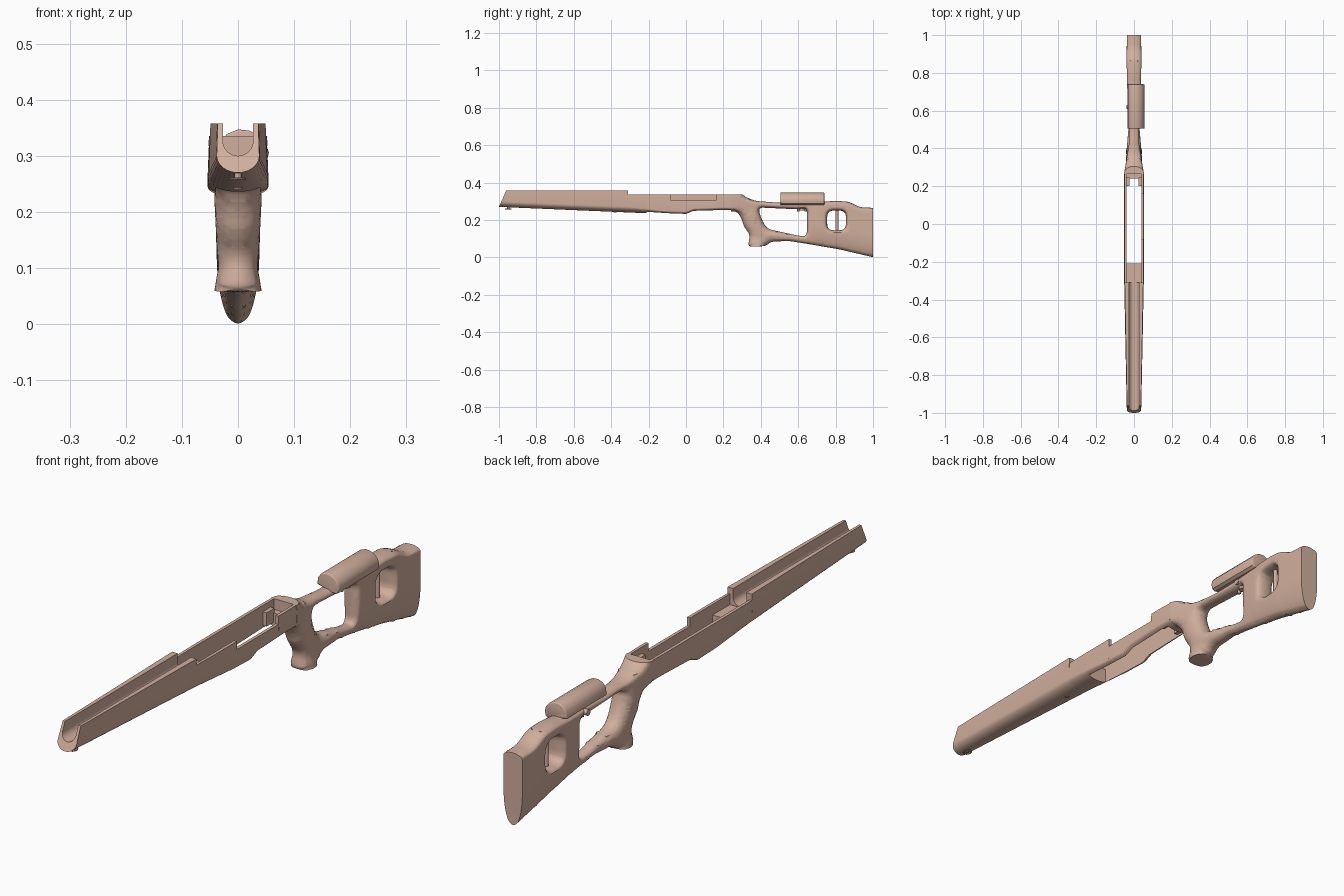
import bpy, bmesh, math
from mathutils import Vector, Matrix, kdtree

cube = bpy.data.objects.get("Cube")
if cube:
    bpy.data.objects.remove(cube, do_unlink=True)

# One flat colour for everything
tan = bpy.data.materials.new("tan_wood")
tan.use_nodes = True
tan.diffuse_color = (0.64, 0.43, 0.34, 1)
tan.node_tree.nodes["Principled BSDF"].inputs["Base Color"].default_value = tan.diffuse_color


def add_object(name, bm, degrees=35):
    mesh = bpy.data.meshes.new(name)
    bm.to_mesh(mesh)
    bm.free()
    mesh.materials.append(tan)
    ob = bpy.data.objects.new(name, mesh)
    bpy.context.collection.objects.link(ob)
    bpy.ops.object.select_all(action='DESELECT')
    ob.select_set(True)
    bpy.context.view_layer.objects.active = ob
    bpy.ops.object.shade_smooth_by_angle(angle=math.radians(degrees))


def loft(name, sections, bevel=0):
    """Skin matching closed sections and cap both ends."""
    bm = bmesh.new()
    rings = [[bm.verts.new(p) for p in s] for s in sections]
    for a, b in zip(rings, rings[1:]):
        for i in range(len(a)):
            bm.faces.new((a[i - 1], a[i], b[i], b[i - 1]))
    caps = [bm.faces.new(rings[0]), bm.faces.new(rings[-1])]
    if bevel:
        rims = [e for f in caps for e in f.edges]
        bmesh.ops.bevel(bm, geom=rims, offset=bevel, segments=3, profile=0.5, affect='EDGES')
    bmesh.ops.recalc_face_normals(bm, faces=bm.faces)
    add_object(name, bm)


def box(name, x, y, z):
    loft(name, [[(x[0], v, z[0]), (x[1], v, z[0]), (x[1], v, z[1]), (x[0], v, z[1])] for v in y])


def rod(name, start, end, radius, sides=20):
    a, b = Vector(start), Vector(end)
    turn = (b - a).to_track_quat('Z', 'Y').to_matrix().to_4x4()
    bm = bmesh.new()
    bmesh.ops.create_cone(bm, cap_ends=True, segments=sides, radius1=radius, radius2=radius,
                          depth=(b - a).length, matrix=Matrix.Translation((a + b) / 2) @ turn)
    add_object(name, bm)


def clamp(t):
    return min(1, max(0, t))


def ramp(t, table):
    """Piecewise linear lookup."""
    for (a, u), (b, v) in zip(table, table[1:]):
        if t <= b:
            return u + (v - u) * clamp((t - a) / (b - a))
    return table[-1][1]


width_along = [(-1, .038), (-.2, .054), (.2, .054), (.27, .052), (.33, .042), (.42, .027),
               (.6, .027), (.72, .036), (.85, .039), (1, .038)]
round_along = [(-1, .03), (-.3, .03), (-.1, .016), (.25, .022), (.42, .016)]
bottom_along = [(-1, .27), (0, .227), (.04, .243), (.2, .247), (.27, .245)]
grip_width = [(.057, .043), (.1, .035), (.16, .039), (.22, .042)]

# Fore-end: trough sections in front, two thin walls beside the open well
WELL = .0395


def outer(y, top, start=0):
    """Half of the outside section, from the bottom up to the top edge."""
    w, r, z = ramp(y, width_along), ramp(y, round_along), ramp(y, bottom_along)
    first = math.asin(start / w)
    angles = [first + (math.pi / 2 - first) * k / 8 for k in range(9)]
    side = [(w * math.sin(a), z + r * (1 - math.cos(a))) for a in angles]
    return side + [(w * .95, top)]


def trough(y, top, inside, rake=0):
    half = outer(y, top) + inside
    full = half + [(-x, z) for x, z in reversed(half[1:-1])]
    return [(x, y + rake * (z - .27), z) for x, z in full]


def wall(side, y, top):
    return [(side * x, y, z) for x, z in outer(y, top, WELL) + [(WELL, top)]]


channel = [(.027, .358)] + [(.027 * math.cos(a), .327 - .027 * math.sin(a))
                            for a in (math.pi * k / 16 for k in range(9))]
channel[-1] = (0, .3)
pocket = [(WELL, .335), (WELL, .296), (0, .296)]
loft("fore_end", [trough(-1, .358, channel, .44)]
     + [trough(y, .358, channel) for y in (-.93, -.7, -.5, -.31)])
loft("receiver_bed", [trough(y, .335, pocket) for y in (-.31, -.26, -.21)])
loft("tang_bed", [trough(y, .335, pocket) for y in (.24, .265)])
loft("right_wall", [wall(-1, y, .335) for y in (-.21, -.1, 0, .04, .12, .2, .24)])
loft("left_front_wall", [wall(1, y, .335) for y in (-.21, -.1, -.08)])
loft("left_port_wall", [wall(1, y, .305) for y in (-.08, 0, .04, .12, .16)])
loft("left_rear_wall", [wall(1, y, .335) for y in (.16, .2, .24)])


# Butt and grip: flat half with inset rings, swollen to thickness, then mirrored
def rounded(points, cut, steps=7):
    """Polygon with softly rounded corners."""
    pts, out = [Vector(p) for p in points], []
    for i, p in enumerate(pts):
        a, b = pts[i - 1] - p, pts[(i + 1) % len(pts)] - p
        a = a.normalized() * min(cut, 0.45 * a.length)
        b = b.normalized() * min(cut, 0.45 * b.length)
        for k in range(steps + 1):
            t = k / steps
            out.append(p + a * (1 - t) ** 2 + b * t ** 2)
    return out


# Side outline (y, z) runs counter-clockwise, the two openings clockwise
outline = [(.18, .247), (.275, .245), (.3, .2), (.31, .165), (.342, .12), (.331, .057),
           (.425, .06), (.455, .084), (.55, .088), (.65, .072), (.82, .043), (1.06, -.013),
           (1.06, .262), (.93, .268), (.87, .298), (.8, .302), (.7, .295), (.5, .292),
           (.37, .302), (.31, .327), (.24, .42), (.18, .42)]
thumb_hole = [(.385, .267), (.6, .257), (.648, .263), (.646, .112), (.6, .116),
              (.435, .152), (.405, .2)]
butt_hole = [(.755, .25), (.855, .25), (.855, .145), (.755, .145)]


def half_width(y, z, d):
    """Half thickness at a point lying d inside the outline."""
    w, r = ramp(y, width_along), ramp(y, round_along)
    grip = clamp((.265 - z) / .04) * clamp((.52 - y) / .07) * clamp((y - .27) / .03)
    w += (ramp(z, grip_width) - w) * grip
    r += (.04 - r) * grip
    if y > .5:  # the butt narrows to a keel
        keel = clamp((z - .2 * (1 - y) + .004) / .13)
        w *= 1 + (math.sqrt(1 - (1 - keel) ** 2) - 1) * clamp((y - .5) / .2)
    return w * math.sqrt(1 - (1 - clamp(d / r)) ** 2)


bm = bmesh.new()
inner_edges = []
for points, cut in ((outline, .022), (thumb_hole, .03), (butt_hole, .035)):
    loop = rounded(points, cut)
    n = len(loop)
    previous = None
    for inset in (0, .0006, .002, .005, .009, .013):
        ring = []
        for i, p in enumerate(loop):
            tangent = (loop[(i + 1) % n] - loop[i - 1]).normalized()
            q = p + Vector((-tangent.y, tangent.x)) * inset
            ring.append(bm.verts.new((0, q.x, q.y)))
        if previous:
            for i in range(n):
                j = (i + 1) % n
                bm.faces.new((previous[i], previous[j], ring[j], ring[i]))
        previous = ring
    inner_edges += [bm.edges.get((previous[i - 1], previous[i])) for i in range(n)]
bmesh.ops.triangle_fill(bm, use_beauty=True, edges=inner_edges)
bm.normal_update()
bmesh.ops.reverse_faces(bm, faces=[f for f in bm.faces if f.normal.x < 0])


def slice_plane(co, normal, clear=False):
    bmesh.ops.bisect_plane(bm, geom=bm.verts[:] + bm.edges[:] + bm.faces[:], dist=1e-5,
                           plane_co=co, plane_no=normal, clear_outer=clear)


for k in range(43):
    slice_plane((0, .19 + k * .0201, 0), (0, 1, 0))
for k in range(26):
    slice_plane((0, 0, .004 + k * .0133), (0, 0, 1))

# The flat grip base stays unrounded, so it is left out of the distance lookup
rim = {v for v in bm.verts if v.is_boundary}
edge_points = [v.co.copy() for v in rim if not (.34 < v.co.y < .425 and v.co.z < .065)]
tree = kdtree.KDTree(len(edge_points))
for i, co in enumerate(edge_points):
    tree.insert(co, i)
tree.balance()
swell = [(v, 0 if v in rim else half_width(v.co.y, v.co.z, tree.find(v.co)[2]))
         for v in bm.verts]
for v, x in swell:
    v.co.x = x
copied = bmesh.ops.duplicate(bm, geom=bm.verts[:] + bm.edges[:] + bm.faces[:])["geom"]
for g in copied:
    if isinstance(g, bmesh.types.BMVert):
        g.co.x *= -1
bmesh.ops.reverse_faces(bm, faces=[g for g in copied if isinstance(g, bmesh.types.BMFace)])
bmesh.ops.remove_doubles(bm, verts=[v for v in bm.verts if abs(v.co.x) < 1e-7], dist=1e-6)

# Flat butt end, joint with the fore-end, and flat top
for co, normal in (((0, 1, 0), (0, 1, 0)), ((0, .265, 0), (0, -1, 0)),
                   ((0, 0, .335), (0, 0, 1))):
    slice_plane(co, normal, True)
    open_edges = [e for e in bm.edges if e.is_boundary]
    for f in bmesh.ops.holes_fill(bm, edges=open_edges, sides=0)["faces"]:
        f.normal_update()
        if f.normal.dot(Vector(normal)) < 0:
            f.normal_flip()
add_object("butt_and_grip", bm)

# Bedding blocks at the back of the pocket
for label, x in (("left", (.024, .042)), ("right", (-.042, -.024))):
    box(label + "_bedding_block", x, (.2, .245), (.262, .312))

# Cheek rest, offset to one side
cheek = [(-.034, .298), (-.032, .322), (-.02, .339), (0, .347), (.02, .345), (.038, .336),
         (.05, .322), (.055, .306), (.051, .287), (.04, .28), (.028, .284)]
loft("cheek_rest", [[(x, y, z) for x, z in cheek] for y in (.505, .74)], .004)

# Cheek rest hardware
for y in (.6, .64):
    rod("cheek_post", (0, y, .245), (0, y, .3), .006)
rod("clamp_knob", (-.04, .62, .277), (.03, .62, .277), .011)
rod("adjuster_wheel", (0, .62, .252), (0, .62, .262), .014)

# Post inside the butt opening
rod("butt_post", (0, .807, .138), (0, .807, .258), .008)

# Sling stud and loop, underside screw
rod("sling_stud", (0, -.95, .258), (0, -.95, .275), .006)
for k in range(12):
    a, b = (math.tau * j / 12 for j in (k, k + 1))
    rod("sling_loop", (.012 * math.cos(a), -.95 + .016 * math.sin(a), .259),
        (.012 * math.cos(b), -.95 + .016 * math.sin(b), .259), .0025, 8)
rod("underside_screw", (0, -.38, .241), (0, -.38, .25), .008)
